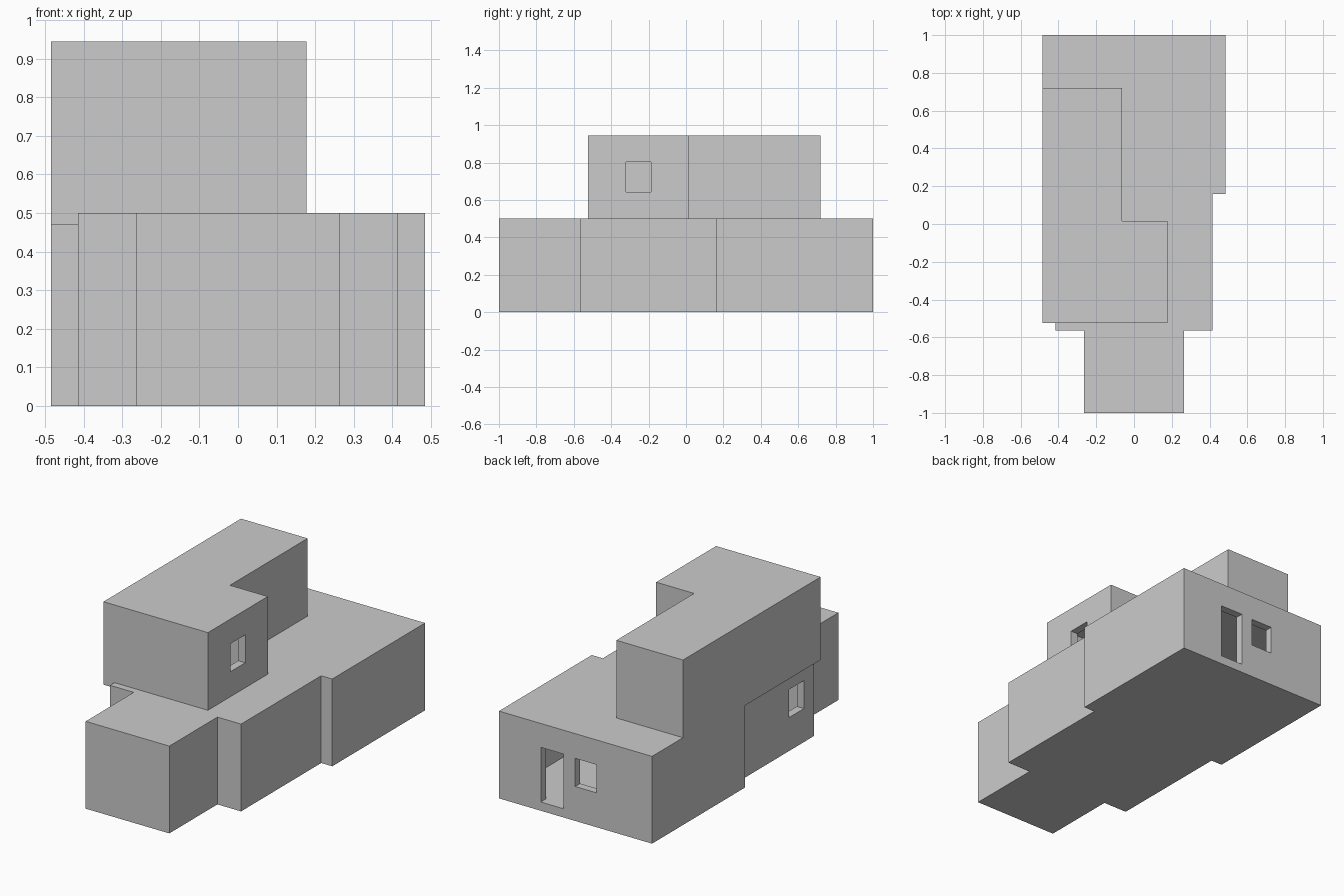
import bpy, bmesh
from mathutils import Vector

if "Cube" in bpy.data.objects:
    bpy.data.objects.remove(bpy.data.objects["Cube"])

WALL = 0.045


def prism(name, outline, z0, z1):
    """Extrude a counter-clockwise plan outline from z0 to z1."""
    bm = bmesh.new()
    face = bm.faces.new([bm.verts.new((x, y, z0)) for x, y in outline])
    ext = bmesh.ops.extrude_face_region(bm, geom=[face])
    top = [v for v in ext["geom"] if isinstance(v, bmesh.types.BMVert)]
    bmesh.ops.translate(bm, verts=top, vec=(0, 0, z1 - z0))
    bmesh.ops.recalc_face_normals(bm, faces=bm.faces)
    mesh = bpy.data.meshes.new(name)
    bm.to_mesh(mesh)
    bm.free()
    obj = bpy.data.objects.new(name, mesh)
    bpy.context.collection.objects.link(obj)
    return obj


def box(name, x0, x1, y0, y1, z0, z1):
    return prism(name, [(x0, y0), (x1, y0), (x1, y1), (x0, y1)], z0, z1)


def inset(outline, t):
    """Offset a right-angled counter-clockwise outline inwards."""
    pts = [Vector(p) for p in outline]
    result = []
    for i, p in enumerate(pts):
        a = (p - pts[i - 1]).normalized()
        b = (pts[(i + 1) % len(pts)] - p).normalized()
        result.append(p + t * (Vector((-a.y, a.x)) + Vector((-b.y, b.x))))
    return [tuple(p) for p in result]


def combine(target, other, operation):
    mod = target.modifiers.new(other.name, "BOOLEAN")
    mod.object, mod.operation, mod.solver = other, operation, "EXACT"
    bpy.context.view_layer.objects.active = target
    bpy.ops.object.modifier_apply(modifier=mod.name)
    bpy.data.objects.remove(other, do_unlink=True)


# Ground floor plan is symmetric about x = 0
right = [(0.265, -1), (0.265, -0.565), (0.415, -0.565),
         (0.415, 0.16), (0.485, 0.16), (0.485, 1)]
ground_plan = right + [(-x, y) for x, y in reversed(right)]

# L-shaped upper floor, overhanging on the left
upper_plan = [(-0.485, -0.525), (0.177, -0.525), (0.177, 0.017),
              (-0.063, 0.017), (-0.063, 0.72), (-0.485, 0.72)]

# Solid outer shell
house = prism("house_walls", ground_plan, 0, 0.5)
combine(house, prism("upper_floor", upper_plan, 0.47, 0.945), "UNION")

# Hollow rooms
combine(house, prism("ground_room", inset(ground_plan, WALL), 0.05, 0.47), "DIFFERENCE")
combine(house, prism("upper_room", inset(upper_plan, WALL), 0.5, 0.91), "DIFFERENCE")

# Door and window openings
openings = {
    "back_door": (0.075, 0.22, 0.94, 1.05, 0.05, 0.363),
    "back_window": (-0.132, 0.002, 0.94, 1.05, 0.197, 0.358),
    "left_window": (-0.45, -0.36, -0.475, -0.34, 0.192, 0.352),
    "upper_window": (0.12, 0.22, -0.32, -0.187, 0.643, 0.803),
}
for name, dims in openings.items():
    combine(house, box(name, *dims), "DIFFERENCE")
